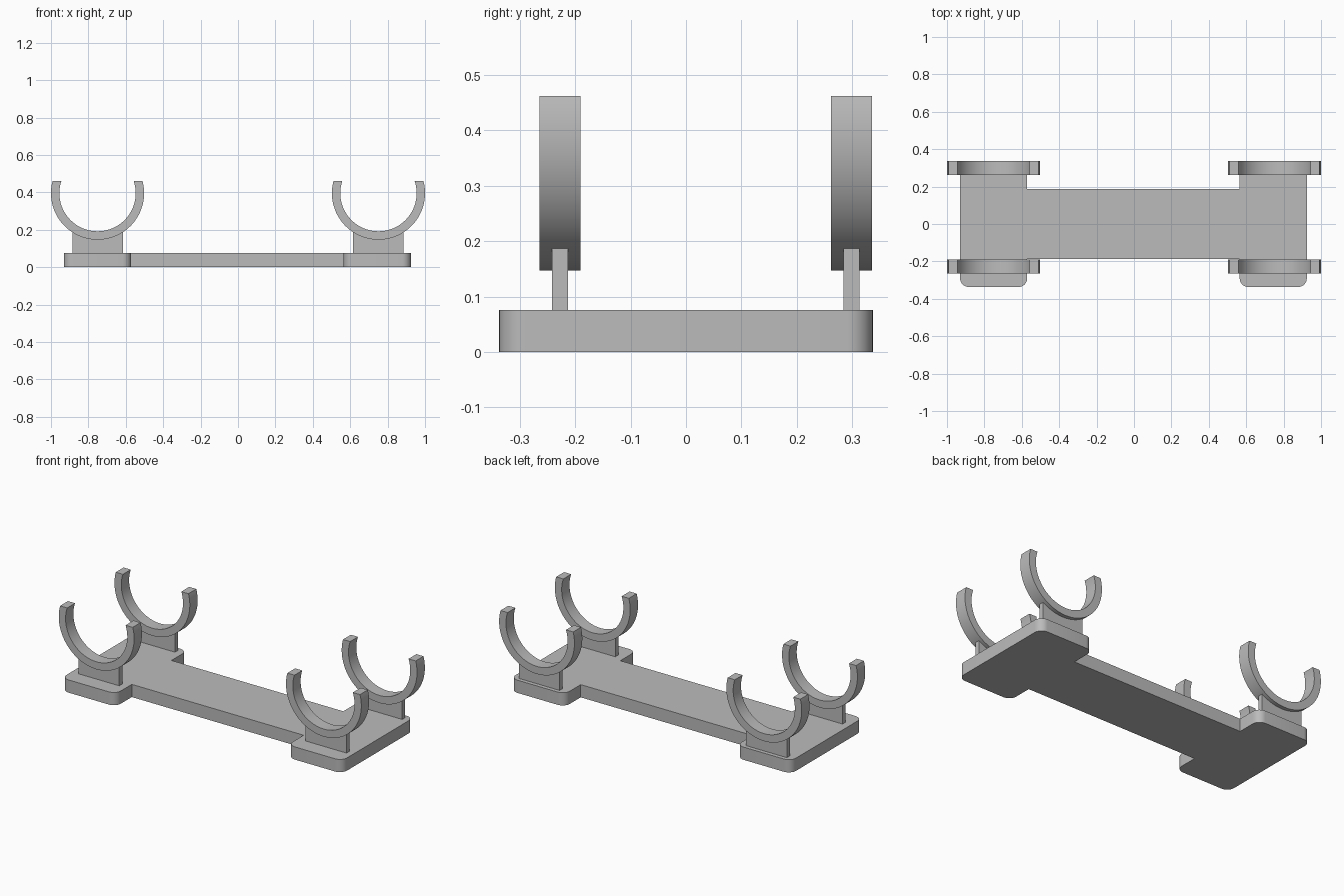
import bpy, bmesh
from math import sin, cos, pi, asin, sqrt

cube = bpy.data.objects.get("Cube")
if cube:
    bpy.data.objects.remove(cube, do_unlink=True)

# One grey plastic for every part
grey = bpy.data.materials.new("plain grey")
grey.use_nodes = True
colour = (0.5, 0.5, 0.5, 1)
grey.diffuse_color = colour
grey.node_tree.nodes["Principled BSDF"].inputs["Base Color"].default_value = colour


def extrude_profile(name, points, vector):
    """Closed outline of 3D points pushed along a vector."""
    bm = bmesh.new()
    face = bm.faces.new([bm.verts.new(p) for p in points])
    new = bmesh.ops.extrude_face_region(bm, geom=[face])["geom"]
    bmesh.ops.translate(bm, vec=vector,
                        verts=[v for v in new if isinstance(v, bmesh.types.BMVert)])
    bmesh.ops.recalc_face_normals(bm, faces=bm.faces)
    mesh = bpy.data.meshes.new(name)
    bm.to_mesh(mesh)
    bm.free()
    mesh.materials.append(grey)
    obj = bpy.data.objects.new(name, mesh)
    bpy.context.collection.objects.link(obj)
    bpy.ops.object.select_all(action="DESELECT")
    obj.select_set(True)
    bpy.context.view_layer.objects.active = obj
    bpy.ops.object.shade_smooth_by_angle(angle=pi / 6)
    return obj


def arc(cx, cy, r, start, end, steps):
    return [(cx + r * cos(start + (end - start) * i / steps),
             cy + r * sin(start + (end - start) * i / steps)) for i in range(steps + 1)]


# Base plate: two wide feet with rounded corners, joined by a narrower bar
INNER, OUTER, DEPTH, BAR, ROUND = 0.568, 0.927, 0.337, 0.187, 0.047
THICK = 0.076
quarter = [(INNER, BAR)]
quarter += arc(INNER + ROUND, DEPTH - ROUND, ROUND, pi, pi / 2, 8)
quarter += arc(OUTER - ROUND, DEPTH - ROUND, ROUND, pi / 2, 0, 8)
right_half = quarter + [(x, -y) for x, y in reversed(quarter)]
outline = right_half + [(-x, -y) for x, y in right_half]
extrude_profile("base_plate", [(x - 0.003, y, 0) for x, y in outline], (0, 0, THICK))

# Open ring cradles, cut level at the top, each on a thin post
RING_X, RING_Z, R_OUT, R_IN, TOP = 0.751, 0.396, 0.249, 0.204, 0.462
RING_W, POST_W, POST_HALF = 0.074, 0.029, 0.135
a_out = asin((TOP - RING_Z) / R_OUT)
a_in = asin((TOP - RING_Z) / R_IN)
a_post = asin(POST_HALF / R_OUT)

for side, x in (("right", -RING_X), ("left", RING_X)):
    for end, y in (("front", -0.227), ("back", 0.299)):
        ring = arc(x, RING_Z, R_OUT, pi - a_out, 2 * pi + a_out, 64)
        ring += arc(x, RING_Z, R_IN, 2 * pi + a_in, pi - a_in, 64)
        extrude_profile(f"{end}_{side}_cradle",
                        [(px, y - RING_W / 2, pz) for px, pz in ring], (0, RING_W, 0))
        post = [(x + POST_HALF, THICK), (x - POST_HALF, THICK)]
        post += arc(x, RING_Z, R_OUT, 1.5 * pi - a_post, 1.5 * pi + a_post, 16)
        extrude_profile(f"{end}_{side}_post",
                        [(px, y - POST_W / 2, pz) for px, pz in post], (0, POST_W, 0))
